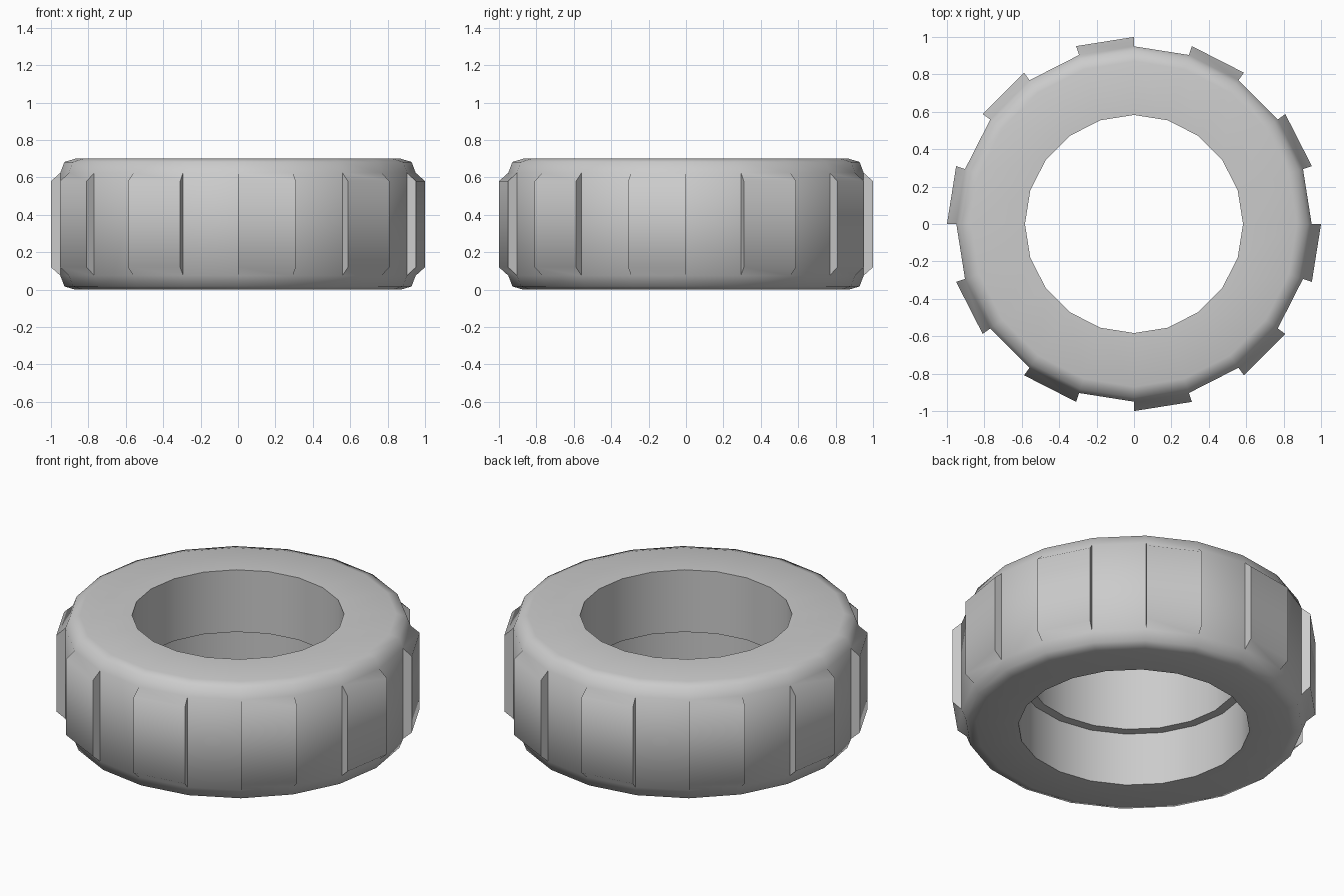
import bpy, bmesh, math

if "Cube" in bpy.data.objects:
    bpy.data.objects.remove(bpy.data.objects["Cube"])

SIDES = 20
STEP = 2 * math.pi / SIDES

# Tyre cross-section (radius, height), closed loop; hole is stepped inside
profile = [(0.583, 0.70), (0.87, 0.70), (0.928, 0.683), (0.95, 0.625),
           (0.95, 0.075), (0.928, 0.017), (0.87, 0.0), (0.637, 0.0),
           (0.637, 0.323), (0.583, 0.323)]
TREAD_BAND = 3  # profile segment that carries the tread blocks


def point(r, z, i):
    return (r * math.cos(i * STEP), r * math.sin(i * STEP), z)


bm = bmesh.new()
rings = [[bm.verts.new(point(r, z, i)) for r, z in profile] for i in range(SIDES)]
treads = []
for i in range(SIDES):
    a, b = rings[i], rings[(i + 1) % SIDES]
    for j in range(len(profile)):
        k = (j + 1) % len(profile)
        face = bm.faces.new((a[j], a[k], b[k], b[j]))
        if j == TREAD_BAND and i % 2:
            treads.append(face)
bmesh.ops.recalc_face_normals(bm, faces=bm.faces)

# Raised tread blocks with chamfered ends on every second side
result = bmesh.ops.extrude_discrete_faces(bm, faces=treads)
for face in result["faces"]:
    for v in face.verts:
        v.co.x /= 0.95
        v.co.y /= 0.95
        v.co.z = 0.58 if v.co.z > 0.35 else 0.12
bmesh.ops.recalc_face_normals(bm, faces=bm.faces)

mesh = bpy.data.meshes.new("tyre")
bm.to_mesh(mesh)
bm.free()
tyre = bpy.data.objects.new("tyre", mesh)
bpy.context.collection.objects.link(tyre)

# Rounded shoulders smooth, tread sides and rims sharp
bpy.context.view_layer.objects.active = tyre
tyre.select_set(True)
bpy.ops.object.shade_smooth_by_angle(angle=math.radians(60))
